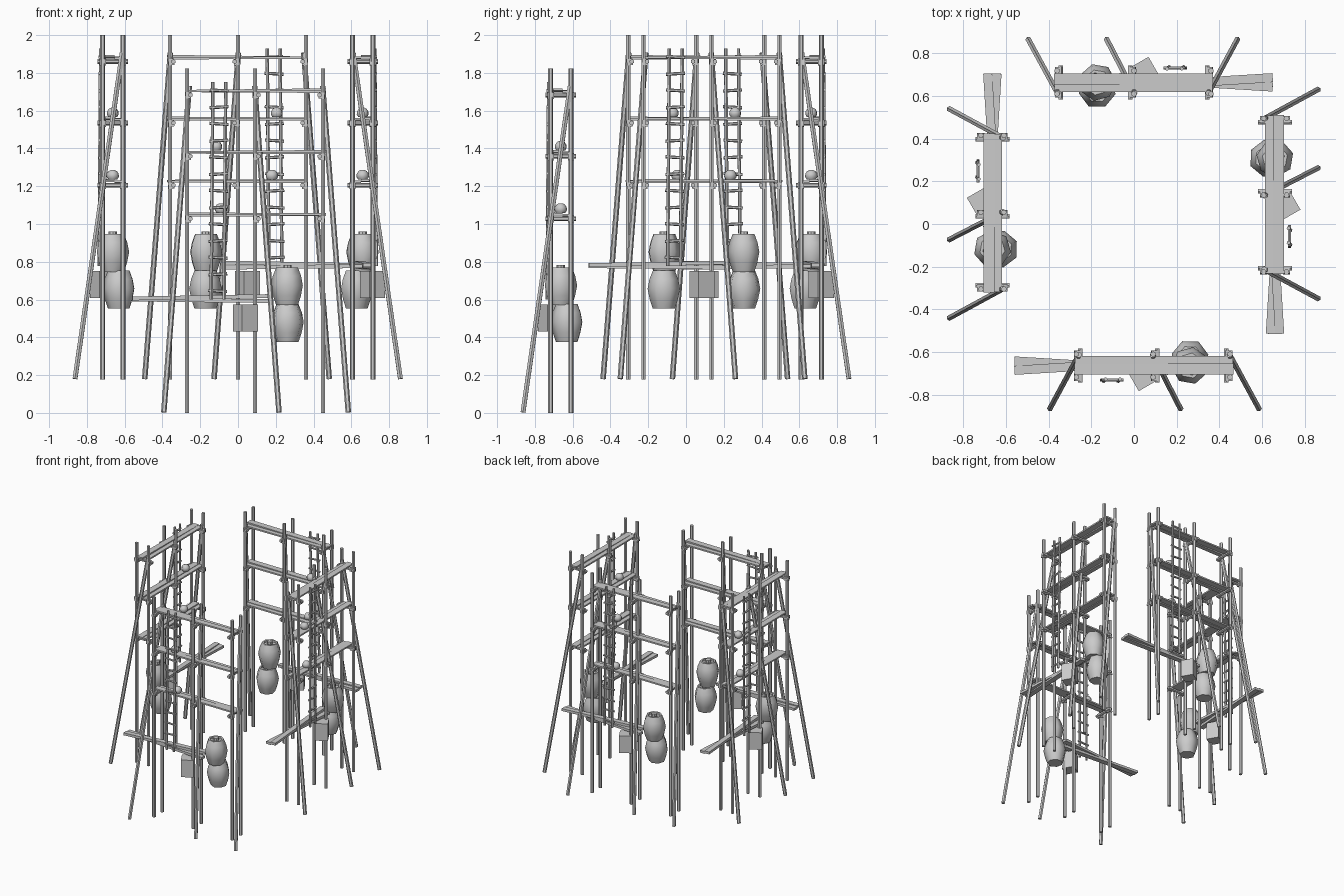
import bpy, bmesh, math
from mathutils import Matrix, Vector

if "Cube" in bpy.data.objects:
    bpy.data.objects.remove(bpy.data.objects["Cube"])

# One scaffold bay is modelled around its centre (front faces -y), then placed four times.
PLACES = [("front", (0.09, -0.663, 0.0), 0), ("right", (0.66, 0.135, 0.177), 90),
          ("back", (0.0, 0.663, 0.177), 180), ("left", (-0.663, 0.055, 0.177), -90)]
POSTS = (-0.36, 0.0, 0.36)
LEVELS = (1.05, 1.38, 1.705)


def rod(bm, a, b, r, n=6):
    a, b = Vector(a), Vector(b)
    d = b - a
    m = Matrix.Translation((a + b) / 2) @ d.to_track_quat('Z', 'Y').to_matrix().to_4x4()
    bmesh.ops.create_cone(bm, cap_ends=True, segments=n, radius1=r, radius2=r,
                          depth=d.length, matrix=m)


def box(bm, c, size, rz=0, ry=0):
    m = (Matrix.Translation(c) @ Matrix.Rotation(math.radians(rz), 4, 'Z')
         @ Matrix.Rotation(math.radians(ry), 4, 'Y') @ Matrix.Diagonal((*size, 1)))
    bmesh.ops.create_cube(bm, size=1, matrix=m)


def lathe(bm, c, profile, n, turn=0):
    rings = []
    for r, z in profile:
        rings.append([bm.verts.new((c[0] + r * math.cos(turn + k * math.tau / n),
                                    c[1] + r * math.sin(turn + k * math.tau / n),
                                    c[2] + z)) for k in range(n)])
    for lo, hi in zip(rings, rings[1:]):
        for k in range(n):
            f = bm.faces.new((lo[k], lo[(k + 1) % n], hi[(k + 1) % n], hi[k]))
            f.smooth = True
    bm.faces.new(rings[0][::-1])
    bm.faces.new(rings[-1])
    # keep rims crisp: sharp ring edges where the profile turns a corner
    bm.normal_update()
    for e in bm.edges:
        level = abs(e.verts[0].co.z - e.verts[1].co.z) < 1e-5
        if level and len(e.link_faces) == 2 and e.calc_face_angle() > math.radians(40):
            e.smooth = False


def finish(name, bm):
    me = bpy.data.meshes.new(name)
    bm.to_mesh(me)
    bm.free()
    for side, loc, deg in PLACES:
        ob = bpy.data.objects.new(f"{side}_{name}", me)
        ob.location = loc
        ob.rotation_euler.z = math.radians(deg)
        bpy.context.collection.objects.link(ob)


# upright poles in pairs
bm = bmesh.new()
for x in POSTS:
    for y in (-0.054, 0.054):
        rod(bm, (x, y, 0), (x, y, 1.824), 0.0135)
finish("upright_poles", bm)

# raking props leaning outwards
bm = bmesh.new()
for x, foot in zip(POSTS, (-0.483, 0.127, 0.494)):
    rod(bm, (foot, -0.2, 0.003), (x + (0.012 if foot < 0 else -0.002), 0.05, 1.73), 0.0145)
finish("raking_props", bm)

# short cross poles carrying the planks, and the clamps that hold them
poles, clamps = bmesh.new(), bmesh.new()
for z in LEVELS:
    for x in POSTS:
        dx = -0.018 if x > 0.1 else 0.018
        rod(poles, (x + dx, -0.08, z - 0.022), (x + dx, 0.08, z - 0.022), 0.0125)
        for y in (-0.054, 0.054):
            box(clamps, (x + dx * 0.4, y, z - 0.024), (0.032, 0.034, 0.034), 0, 6)
finish("cross_poles", poles)
finish("clamps", clamps)

# walkway planks, slightly uneven
bm = bmesh.new()
for z, tilt in zip(LEVELS, (0.3, -0.4, -0.6)):
    box(bm, (0.003, -0.016, z + 0.003), (0.745, 0.05, 0.012), 0, tilt)
    box(bm, (0.003, 0.028, z - 0.003), (0.74, 0.036, 0.012), 0, -tilt * 0.5)
finish("walkway_planks", bm)

# two loose boards lying crossed below the walkways
bm = bmesh.new()
box(bm, (-0.29, 0, 0.612), (0.72, 0.042, 0.02), 3.5, -1)
box(bm, (-0.29, 0, 0.596), (0.72, 0.042, 0.02), -3.5, 0.6)
finish("loose_boards", bm)

# ladder
bm = bmesh.new()
for x in (-0.232, -0.164):
    rod(bm, (x, -0.072, 0.6), (x + 0.009, -0.064, 1.752), 0.0095)
for i in range(13):
    z = 0.645 + i * 0.0885
    x = -0.198 + 0.009 * (z - 0.6) / 1.15
    t = 0.003 * (-1) ** i
    rod(bm, (x - 0.05, -0.068, z + t), (x + 0.05, -0.068, z - t), 0.0085)
finish("ladder", bm)

# stacked barrels with recessed lids, and a bung on top
BARREL = [(0.06, 0), (0.077, 0.05), (0.088, 0.105), (0.078, 0.155), (0.06, 0.2),
          (0.046, 0.2), (0.044, 0.188)]
for name, y, z, turn in (("lower_barrel", 0.034, 0.376, 0.2), ("upper_barrel", 0.0, 0.57, 0.5)):
    bm = bmesh.new()
    lathe(bm, (0.172, y, z), BARREL, 7, turn)
    finish(name, bm)
bm = bmesh.new()
rod(bm, (0.172, 0, 0.755), (0.172, 0, 0.782), 0.022, 8)
finish("barrel_bung", bm)

# wooden crate
bm = bmesh.new()
box(bm, (-0.05, -0.053, 0.503), (0.097, 0.097, 0.142), 30)
finish("crate", bm)

# small pots standing on the two lower walkways
POT = [(0.024, 0), (0.033, 0.014), (0.031, 0.03), (0.022, 0.044), (0.01, 0.05)]
bm = bmesh.new()
lathe(bm, (-0.18, 0.0, 1.059), POT, 8)
lathe(bm, (-0.205, 0.0, 1.389), POT, 8, 0.3)
finish("small_pots", bm)
